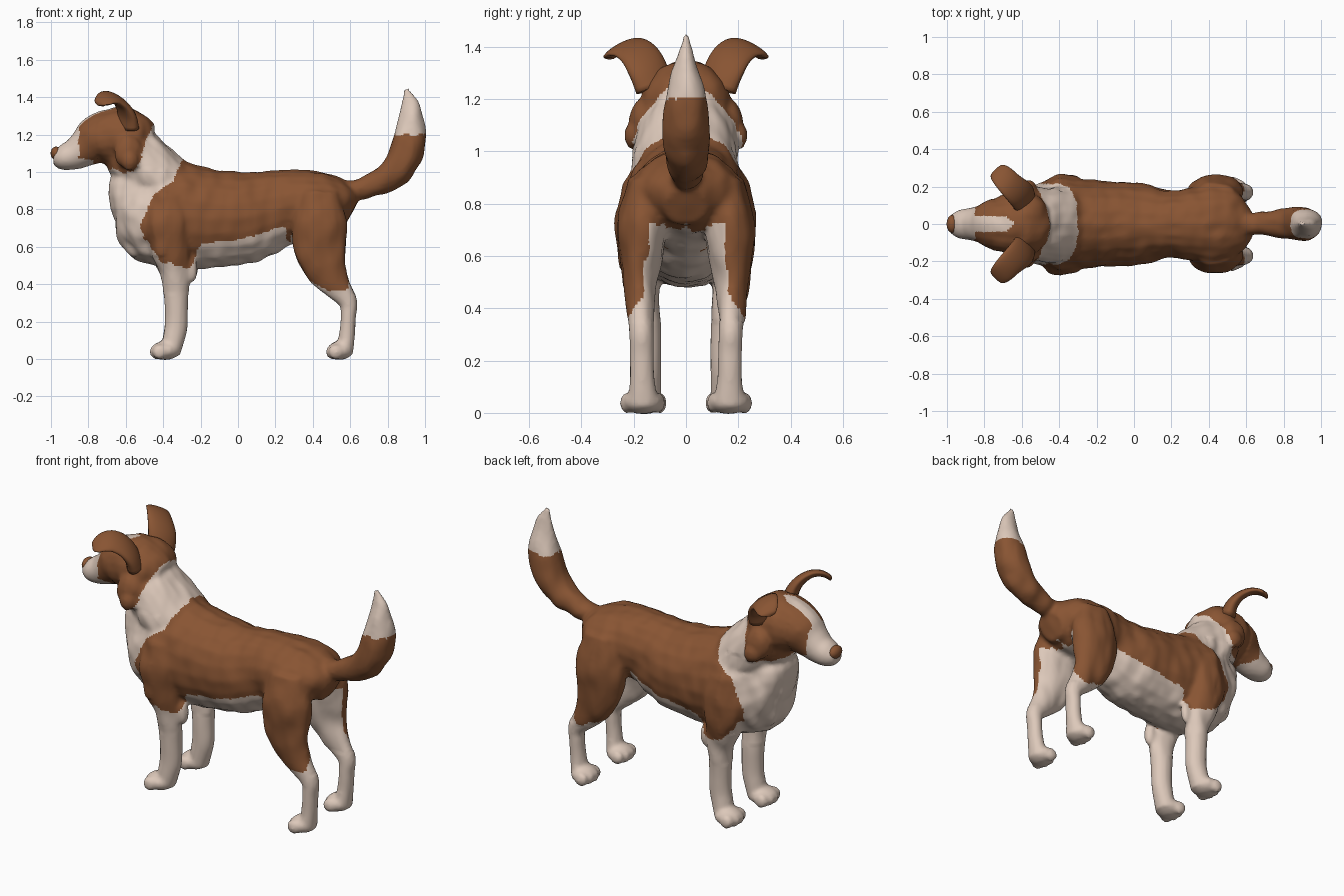
import bpy, bmesh, math
from mathutils import Vector, Matrix, noise

old = bpy.data.objects.get("Cube")
if old:
    bpy.data.objects.remove(old, do_unlink=True)


def material(name, colour):
    m = bpy.data.materials.new(name)
    m.use_nodes = True
    m.diffuse_color = colour
    m.node_tree.nodes["Principled BSDF"].inputs["Base Color"].default_value = colour
    return m


BROWN = material("brown fur", (0.25, 0.09, 0.033, 1))
CREAM = material("cream fur", (0.72, 0.58, 0.49, 1))


def loft(bm, stations, hint=(0, 1, 0), sides=20, steps=4):
    """Skin ellipses along a smooth path of (x, y, z, half width, half depth)."""
    p = [Vector(s) for s in stations]
    p = [p[0] * 2 - p[1]] + p + [p[-1] * 2 - p[-2]]
    samples = []
    for i in range(1, len(p) - 2):
        a, b, c, d = p[i - 1:i + 3]
        for k in range(steps):
            t = k / steps
            samples.append((b * 2 + (c - a) * t + (a * 2 - b * 5 + c * 4 - d) * t ** 2
                            + (b * 3 - a - c * 3 + d) * t ** 3) / 2)
    samples.append(p[-2])
    rings = []
    for i, s in enumerate(samples):
        ahead, back = samples[min(i + 1, len(samples) - 1)], samples[max(i - 1, 0)]
        tangent = Vector((ahead - back)[:3]).normalized()
        u = Vector(hint)
        u = (u - tangent * u.dot(tangent)).normalized()
        v = tangent.cross(u)
        ring = []
        for k in range(sides):
            ang = math.tau * k / sides
            ring.append(bm.verts.new(Vector(s[:3]) + u * s[3] * math.cos(ang)
                                     + v * s[4] * math.sin(ang)))
        rings.append(ring)
    for r, q in zip(rings, rings[1:]):
        for k in range(sides):
            j = (k + 1) % sides
            bm.faces.new((r[k], r[j], q[j], q[k]))
    bm.faces.new(rings[0][::-1])
    bm.faces.new(rings[-1])


def ball(bm, centre, radii):
    m = Matrix.Translation(centre) @ Matrix.Diagonal((*radii, 1))
    bmesh.ops.create_uvsphere(bm, u_segments=16, v_segments=10, radius=1, matrix=m)


def finish(name, bm, mats):
    bmesh.ops.recalc_face_normals(bm, faces=bm.faces)
    mesh = bpy.data.meshes.new(name)
    bm.to_mesh(mesh)
    bm.free()
    for m in mats:
        mesh.materials.append(m)
    mesh.shade_smooth()
    ob = bpy.data.objects.new(name, mesh)
    bpy.context.collection.objects.link(ob)
    return ob


def fuse(ob, voxel, rounds):
    """Merge overlapping parts into one soft skin."""
    r = ob.modifiers.new("fuse", 'REMESH')
    r.mode, r.voxel_size, r.use_smooth_shade = 'VOXEL', voxel, True
    s = ob.modifiers.new("soften", 'SMOOTH')
    s.factor, s.iterations = 0.5, rounds
    dg = bpy.context.evaluated_depsgraph_get()
    mesh = bpy.data.meshes.new_from_object(ob.evaluated_get(dg))
    mats = list(ob.data.materials)
    ob.modifiers.clear()
    ob.data = mesh
    mesh.materials.clear()
    for m in mats:
        mesh.materials.append(m)


def lookup(table, v):
    for (a, fa), (b, fb) in zip(table, table[1:]):
        if v <= b:
            return fa + (fb - fa) * max(0, (v - a) / (b - a))
    return table[-1][1]


body = bmesh.new()

# Torso, as x, centre height, half width, half height
torso = [(-.66, .88, .08, .08), (-.6, .865, .16, .17), (-.5, .82, .215, .262),
         (-.4, .78, .25, .285), (-.28, .76, .24, .285), (-.1, .75, .227, .26),
         (.05, .76, .217, .245), (.2, .8, .18, .212), (.33, .83, .2, .185),
         (.45, .84, .215, .158), (.55, .82, .17, .13), (.61, .79, .08, .08)]
loft(body, [(x, 0, z, w, h) for x, z, w, h in torso])
ball(body, (-.55, 0, .87), (.145, .17, .21))

# Neck
loft(body, [(-.34, 0, .86, .2, .18), (-.47, 0, 1, .2, .17),
            (-.56, 0, 1.1, .18, .16), (-.62, 0, 1.2, .14, .12)])

# Head and muzzle
head = [(-.46, 1.17, .09, .08), (-.52, 1.18, .155, .13), (-.6, 1.19, .172, .155),
        (-.68, 1.185, .16, .155), (-.76, 1.165, .135, .135), (-.82, 1.128, .102, .103),
        (-.88, 1.093, .085, .082), (-.94, 1.078, .075, .068), (-.985, 1.08, .045, .04)]
loft(body, [(x, 0, z, w, h) for x, z, w, h in head])

# Tail
loft(body, [(.48, 0, .88, .07, .07), (.58, 0, .9, .062, .057), (.68, 0, .918, .062, .058),
            (.79, 0, .965, .08, .077), (.88, 0, 1.06, .09, .092), (.915, 0, 1.17, .088, .088),
            (.927, 0, 1.27, .062, .073), (.92, 0, 1.35, .036, .053), (.9, 0, 1.45, .01, .012)])


def paw(s, x, y, length):
    ball(body, (x, s * y, .045), (length, .078, .05))
    for k in range(4):
        off = k - 1.5
        ball(body, (x - length * .62 + abs(off) * .014, s * y + off * .04, .038),
             (.04, .027, .04))


for s in (-1, 1):
    # Front leg
    loft(body, [(-.37, s * .15, .86, .09, .13), (-.38, s * .178, .72, .092, .13),
                (-.36, s * .17, .57, .08, .105), (-.335, s * .16, .45, .062, .078),
                (-.33, s * .152, .3, .058, .063), (-.33, s * .15, .18, .056, .062),
                (-.345, s * .152, .1, .058, .058), (-.36, s * .155, .03, .06, .05)])
    ball(body, (-.25, s * .16, .48), (.035, .03, .07))
    paw(s, -.39, .16, .08)
    # Hind leg
    loft(body, [(.43, s * .13, .88, .09, .12), (.435, s * .165, .72, .098, .148),
                (.437, s * .172, .6, .083, .143), (.463, s * .177, .5, .066, .118),
                (.52, s * .175, .4, .052, .08), (.587, s * .171, .31, .047, .052),
                (.59, s * .169, .23, .047, .041), (.582, s * .167, .13, .048, .043),
                (.57, s * .165, .03, .06, .045)])
    paw(s, .545, .166, .07)
    # Cheek ruff and brow
    ball(body, (-.59, s * .17, 1.11), (.075, .048, .09))
    ball(body, (-.575, s * .195, 1.06), (.05, .037, .055))
    ball(body, (-.785, s * .095, 1.215), (.035, .025, .022))

coat = finish("dog_coat", body, [BROWN, CREAM])
fuse(coat, .012, 4)


# Shaggy fur relief, strongest on the chest and neck
def shaggy(c, normal):
    ruff = c.x < -.38 and .55 < c.z < 1.02
    amount = .002 if c.z < .35 or c.x < -.75 else .018 if ruff else .009
    return c + normal * amount * noise.noise(Vector((c.x * 14, c.y * 14, c.z * 8)))


skin = coat.data
moved = [shaggy(v.co, v.normal) for v in skin.vertices]
skin.vertices.foreach_set("co", [n for co in moved for n in co])
skin.update()

# Coat pattern
LOWER = [(-.52, .66), (-.4, .52), (-.26, .48), (-.2, .61), (.05, .65),
         (.25, .71), (.28, .58), (.32, .34), (1, .34)]
COLLAR = [(.5, -.4), (.62, -.5), (.72, -.52), (.88, -.45), (.95, -.35), (1.06, -.3)]
NAPE = [(1, -.56), (1.06, -.52), (1.15, -.5), (1.25, -.455)]
JAW = [(-.85, 1.08), (-.7, 1.02), (-.6, 1)]


def is_brown(c, normal):
    wob = .014 * noise.noise(c * 22)
    x, y, z = c.x + wob, abs(c.y), c.z + wob
    inward = normal.y * c.y < -.4 * y
    if x > .62 and z > .8:
        return z < 1.2
    if z > .98 and x < lookup(NAPE, z):
        blaze = y < min(.043, (-.635 - x) * .8) and z > 1.16
        return x > -.85 and z > lookup(JAW, x) and not blaze
    if x > .28:
        under = z < .72 and (inward or y < (.73 - z) * .6)
        belly = z < .75 and y < .12 and normal.z < -.4 and x < .5
        return z > .34 and not under and not belly
    if z < .62 and (y < .11 or inward):
        return False
    return z > lookup(LOWER, x) and x > lookup(COLLAR, z)


skin.polygons.foreach_set("material_index",
                          [0 if is_brown(f.center, f.normal) else 1 for f in skin.polygons])
skin.update()

# Folded ears
for s, name in ((-1, "left_ear"), (1, "right_ear")):
    ear = bmesh.new()
    loft(ear, [(-.585, s * .12, 1.24, .08, .045), (-.595, s * .145, 1.31, .083, .036),
               (-.625, s * .175, 1.365, .08, .028), (-.665, s * .215, 1.395, .074, .022),
               (-.7, s * .255, 1.392, .066, .018), (-.725, s * .285, 1.37, .05, .014),
               (-.732, s * .292, 1.355, .025, .008)], hint=(.5, s * .7, -.4))
    finish(name, ear, [BROWN])

# Nose
nose = bmesh.new()
ball(nose, (-.972, 0, 1.1), (.03, .048, .036))
finish("nose", nose, [BROWN])
